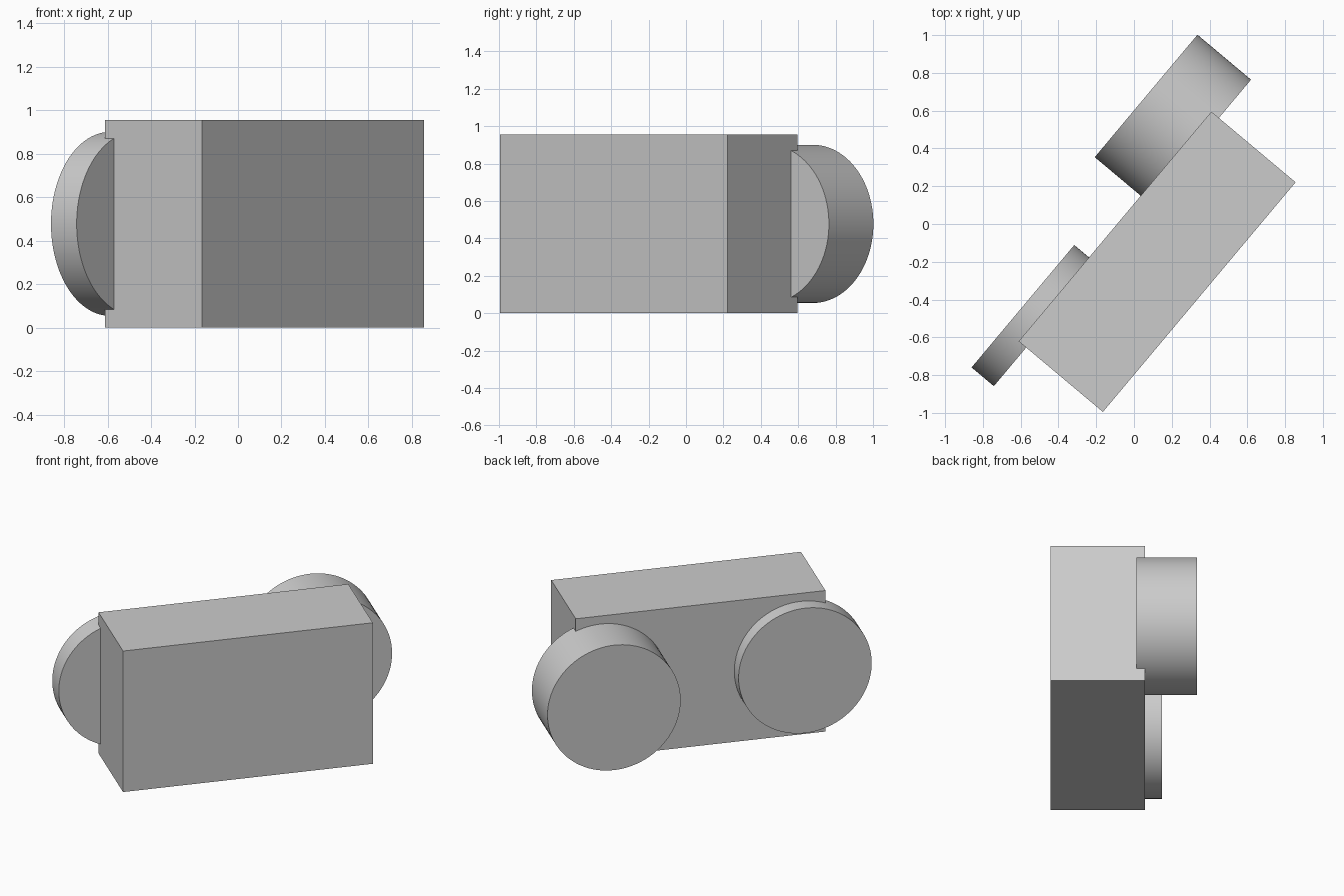
import bpy
from math import radians
from mathutils import Matrix, Vector

if "Cube" in bpy.data.objects:
    bpy.data.objects.remove(bpy.data.objects["Cube"])

# Shared frame: local x runs along the block, local y points to the drum side
HEIGHT = 0.955
ANGLE = radians(50)
FRAME = Matrix.Translation((0.1225, -0.2, HEIGHT / 2)) @ Matrix.Rotation(ANGLE, 4, 'Z')
RADIUS = 0.423


def drum(name, along, inner, outer):
    """Cylinder lying along local y, between two distances from the block centre."""
    bpy.ops.mesh.primitive_cylinder_add(vertices=96, radius=RADIUS, depth=outer - inner)
    ob = bpy.context.object
    ob.name = name
    ob.matrix_world = (FRAME @ Matrix.Translation((along, (inner + outer) / 2, 0))
                       @ Matrix.Rotation(radians(90), 4, 'X'))
    bpy.ops.object.shade_smooth_by_angle(angle=radians(30))


# Main rectangular block
bpy.ops.mesh.primitive_cube_add(size=1)
block = bpy.context.object
block.name = "main_block"
block.data.transform(Matrix.Diagonal(Vector((1.587, 0.582, HEIGHT, 1))))
block.matrix_world = FRAME

# Two drums set slightly into the back face
drum("thick_drum", 0.635, 0.239, 0.609)
drum("thin_drum", -0.637, 0.239, 0.393)
